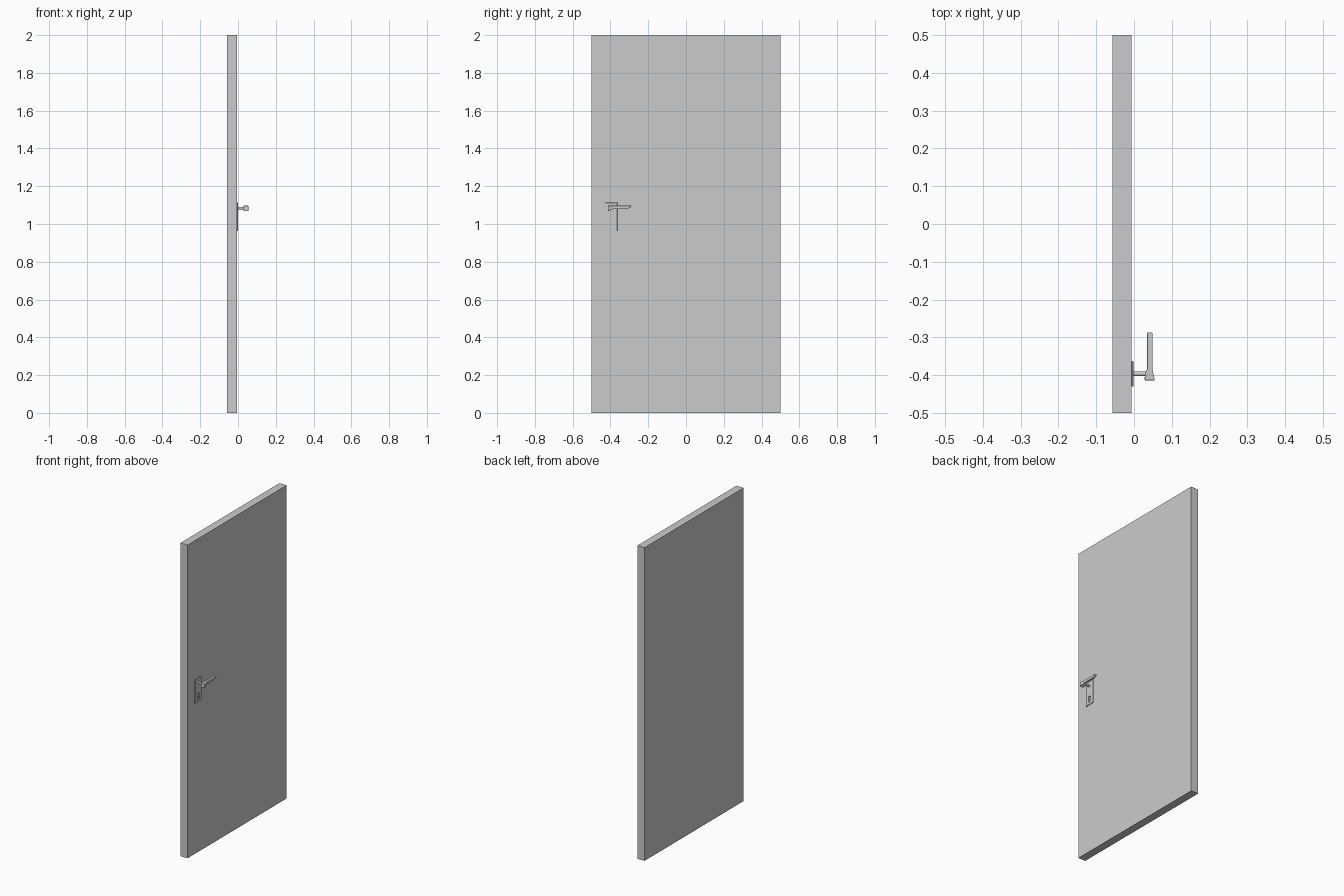
import bpy, bmesh, math
from mathutils import Matrix

if "Cube" in bpy.data.objects:
    bpy.data.objects.remove(bpy.data.objects["Cube"])


def finish(name, bm):
    bmesh.ops.recalc_face_normals(bm, faces=bm.faces[:])
    me = bpy.data.meshes.new(name)
    bm.to_mesh(me)
    bm.free()
    ob = bpy.data.objects.new(name, me)
    bpy.context.collection.objects.link(ob)
    return ob


def box(name, lo, hi):
    bm = bmesh.new()
    bmesh.ops.create_cube(bm, size=1)
    for v in bm.verts:
        v.co = [(a + b) / 2 + c * (b - a) for a, b, c in zip(lo, hi, v.co)]
    return finish(name, bm)


def bevel(ob, width, segments=1):
    mod = ob.modifiers.new("Bevel", 'BEVEL')
    mod.width = width
    mod.segments = segments
    mod.limit_method = 'ANGLE'


# Door slab
box("door_panel", (-0.057, -0.5, 0), (-0.006, 0.5, 2))

# Lock plate with a keyhole: round head above a flared slot
plate = box("lock_plate", (-0.0065, -0.43, 0.962), (-0.001, -0.363, 1.114))
bevel(plate, 0.0015)
cy, cz, r = -0.3965, 1.008, 0.0095
outline = [(cy + r * math.cos(a), cz + r * math.sin(a))
           for a in (math.radians(-50 + 280 * i / 16) for i in range(17))]
outline += [(cy - 0.009, 0.977), (cy + 0.009, 0.977)]
bm = bmesh.new()
face = bm.faces.new([bm.verts.new((-0.02, y, z)) for y, z in outline])
ext = bmesh.ops.extrude_face_region(bm, geom=[face])
for g in ext["geom"]:
    if isinstance(g, bmesh.types.BMVert):
        g.co.x = 0.02
cutter = finish("keyhole_cutter", bm)
cutter.hide_render = True
cutter.hide_set(True)
cut = plate.modifiers.new("Keyhole", 'BOOLEAN')
cut.object = cutter
cut.operation = 'DIFFERENCE'
cut.solver = 'EXACT'

# Round spindle between plate and lever
bm = bmesh.new()
bmesh.ops.create_cone(bm, cap_ends=True, segments=24, radius1=0.0065, radius2=0.0065, depth=0.035,
                      matrix=Matrix.Translation((0.0145, cy, 1.083)) @ Matrix.Rotation(math.pi / 2, 4, 'Y'))
for f in bm.faces:
    f.smooth = len(f.verts) == 4
finish("handle_spindle", bm)

# Lever lofted along y: (y at bottom, y at top, x0, x1, z0, z1)
sections = [
    (-0.414, -0.414, 0.028, 0.055, 1.068, 1.097),
    (-0.394, -0.394, 0.029, 0.051, 1.076, 1.097),
    (-0.384, -0.384, 0.035, 0.049, 1.080, 1.097),
    (-0.312, -0.312, 0.035, 0.049, 1.080, 1.097),
    (-0.299, -0.299, 0.035, 0.049, 1.085, 1.097),
    (-0.289, -0.287, 0.035, 0.049, 1.092, 1.097),
]
bm = bmesh.new()
rings = [[bm.verts.new(c) for c in ((x0, yb, z0), (x1, yb, z0), (x1, yt, z1), (x0, yt, z1))]
         for yb, yt, x0, x1, z0, z1 in sections]
for a, b in zip(rings, rings[1:]):
    for i in range(4):
        j = (i + 1) % 4
        bm.faces.new((a[i], a[j], b[j], b[i]))
bm.faces.new(rings[0])
bm.faces.new(rings[-1])
lever = finish("handle_lever", bm)
bevel(lever, 0.0015, 2)
